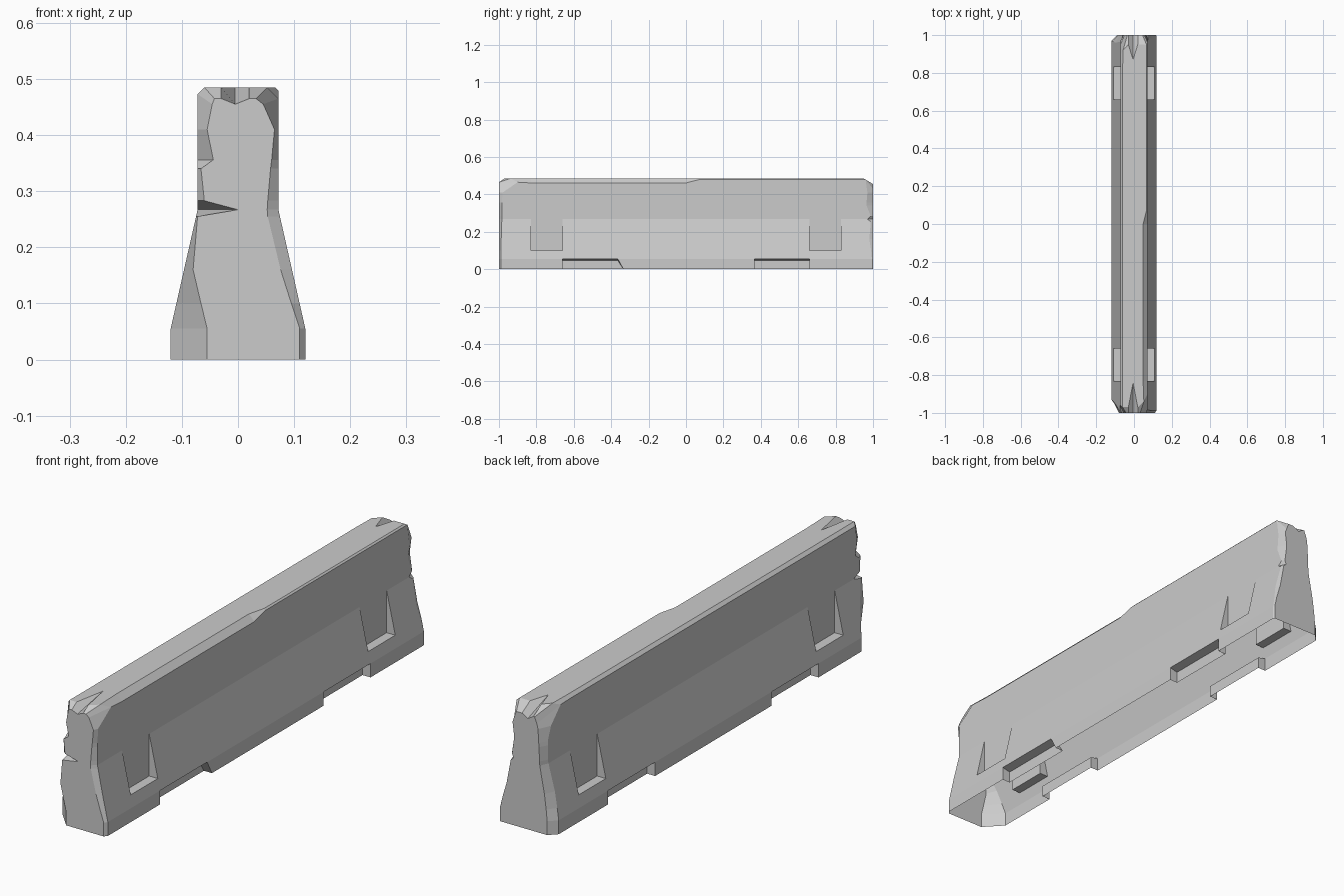
import bpy
import bmesh

cube = bpy.data.objects.get("Cube")
if cube:
    bpy.data.objects.remove(cube, do_unlink=True)

# Plain concrete
concrete = bpy.data.materials.new("concrete_grey")
concrete.use_nodes = True
colour = (0.6, 0.6, 0.6, 1)
concrete.diffuse_color = colour
concrete.node_tree.nodes["Principled BSDF"].inputs["Base Color"].default_value = colour

TOP, FOOT, WAIST = 0.485, 0.055, 0.267
WIDE, NARROW = 0.12, 0.072
POCKET_FLOOR = 0.1
LEVELS = (0, FOOT, POCKET_FLOOR, .16, .255, WAIST, .283, .34, .356, .41)
SIDE = len(LEVELS) + 2
CREST = (.02, -.005, -.03)


def half_width(z):
    """Half thickness of the barrier at height z."""
    t = min(max((z - FOOT) / (WAIST - FOOT), 0), 1)
    return WIDE + (NARROW - WIDE) * t


def side_column(sign, y, chamfer, depths):
    """Outer points of one side, from the ground up to the top edge."""
    pts = [(half_width(z), z) for z in LEVELS]
    pts += [(NARROW, TOP - chamfer), (NARROW - chamfer, TOP)]
    inward = -1 if y > 0 else 1
    return [(sign * x, y + inward * d, z) for (x, z), d in zip(pts, depths)]


def ring(y, chamfers, left=(0,) * SIDE, right=(0,) * SIDE, crest=(0, 0, 0)):
    """Open outline up the left side, over the top and down the right side."""
    inward = -1 if y > 0 else 1
    middle = [(x, y + inward * d, TOP) for x, d in zip(CREST, crest)]
    return (side_column(1, y, chamfers[0], left) + middle
            + side_column(-1, y, chamfers[1], right)[::-1])


def end_ring(y, left, right, edge, crest):
    """Worn outline of an end face."""
    zs = LEVELS + edge
    return ([(x, y, z) for x, z in zip(left, zs)]
            + [(x, y, z) for x, z in zip(CREST, crest)]
            + [(-x, y, z) for x, z in zip(right, zs)][::-1])


# Front end: chipped corners, a side crack at the waist and a split in the top
front = [
    end_ring(-1, (.11, .11, .095, .076, .053, .052, .053, .058, .06, .065, .045, .032),
             (.055, .055, .066, .08, .072, 0, .06, .066, .044, .055, .046, .042),
             (.455, .465), (.465, .455, .465)),
    ring(-1, (.02, .012),
         (.012, .012, .012, .012, .015, .015, .015, .015, .015, .02, .1, .06),
         (.07, .07, .06, .045, .012, .05, .012, .02, .04, .03, .04, .03),
         (.03, .16, .03)),
]

# Long body: the left top edge is worn up to the middle
body = [ring(y, (.024 if y <= 0 else .006, .012))
        for y in (-.83, -.66, -.365, 0, .07, .365, .66, .83)]

# Back end
back = [
    ring(1, (.006, .014),
         (.006, .006, .01, .02, .012, .03, .012, .035, .035, .03, .04, .05),
         (.03, .03, .035, .04, .035, .035, .03, .03, .03, .05, .11, .08),
         (.05, .13, .05)),
    end_ring(1, (.116, .116, .106, .088, .07, .058, .064, .056, .055, .062, .055, .045),
             (.09, .09, .086, .078, .06, .058, .056, .055, .053, .05, .045, .035),
             (.43, .455), (.455, .44, .455)),
]

bm = bmesh.new()
loops = [[bm.verts.new(p) for p in r] for r in front + body + back]
last = len(loops[0]) - 1
POCKET_CELLS, RECESS_CELLS = (2, 8), (3, 7)

# One fork recess has a broken slanted end
loops[4][0].co.y += .03

# Skin, left open where pockets and recesses go, and underneath
pocket_rows = range(LEVELS.index(POCKET_FLOOR), LEVELS.index(WAIST))
for n, (a, b) in enumerate(zip(loops, loops[1:])):
    for i in range(last):
        row = min(i, last - 1 - i)
        if n in POCKET_CELLS and row in pocket_rows:
            continue
        if n in RECESS_CELLS and row == 0:
            continue
        bm.faces.new((a[i], b[i], b[i + 1], a[i + 1]))
bm.faces.new(loops[0])
bm.faces.new(loops[-1][::-1])


def add_faces(sign, faces):
    """Add faces wound for the left side, flipped for the right side."""
    for f in faces:
        bm.faces.new(f if sign > 0 else f[::-1])


def inner(sign, x, outer, z):
    return bm.verts.new((sign * x, outer.co.y, z))


def lifting_pocket(sign, a, b):
    """Upright niche in the sloping side."""
    low, high = pocket_rows[0], pocket_rows[-1] + 1
    ia, ib = (inner(sign, NARROW, c[low], POCKET_FLOOR) for c in (a, b))
    faces = [(ia, a[low], b[low], ib), (ia, ib, b[high], a[high])]
    for k in pocket_rows:
        faces += [(ia, a[k + 1], a[k]), (ib, b[k], b[k + 1])]
    add_faces(sign, faces)


def fork_recess(sign, a, b):
    """Shallow recess along the ground."""
    a0, b0 = (inner(sign, .085, c[0], 0) for c in (a, b))
    a1, b1 = (inner(sign, .085, c[1], .047) for c in (a, b))
    add_faces(sign, [(a1, b1, b[1], a[1]), (a0, b0, b1, a1),
                     (a0, a1, a[1], a[0]), (b0, b[0], b[1], b1)])


for sign in (1, -1):
    columns = [loop[::sign] for loop in loops]
    for n in POCKET_CELLS:
        lifting_pocket(sign, columns[n], columns[n + 1])
    for n in RECESS_CELLS:
        fork_recess(sign, columns[n], columns[n + 1])

mesh = bpy.data.meshes.new("barrier_body")
bm.to_mesh(mesh)
bm.free()
mesh.materials.append(concrete)
barrier = bpy.data.objects.new("barrier_body", mesh)
bpy.context.collection.objects.link(barrier)
